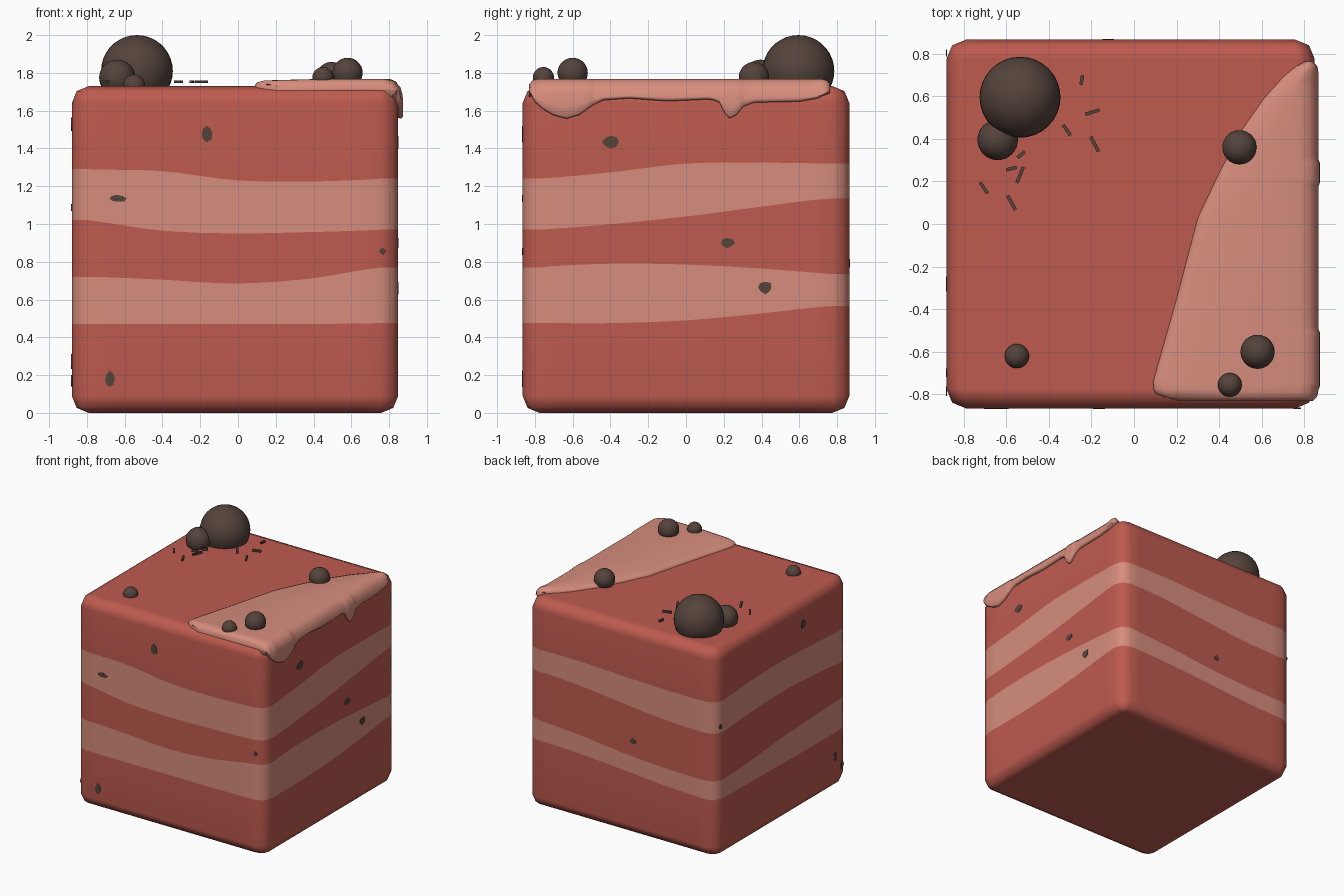
import bpy, bmesh, math, random
from mathutils import Vector, Matrix

if "Cube" in bpy.data.objects:
    bpy.data.objects.remove(bpy.data.objects["Cube"])

random.seed(4)


def srgb(r, g, b):
    lin = lambda c: c / 12.92 if c <= 0.04045 else ((c + 0.055) / 1.055) ** 2.4
    return (lin(r / 255), lin(g / 255), lin(b / 255), 1)


def material(name, *rgb):
    m = bpy.data.materials.new(name)
    m.diffuse_color = srgb(*rgb)
    m.use_nodes = True
    m.node_tree.nodes["Principled BSDF"].inputs["Base Color"].default_value = m.diffuse_color
    return m


RED = material("red_sponge", 190, 91, 79)
PINK = material("pink_cream", 214, 141, 125)
BROWN = material("dark_chocolate", 84, 67, 59)


def finish(bm, name, mats, angle=50):
    bmesh.ops.recalc_face_normals(bm, faces=bm.faces)
    me = bpy.data.meshes.new(name)
    bm.to_mesh(me)
    bm.free()
    for m in mats:
        me.materials.append(m)
    if angle:
        me.shade_smooth()
        me.set_sharp_from_angle(angle=math.radians(angle))
    ob = bpy.data.objects.new(name, me)
    bpy.context.collection.objects.link(ob)
    return ob


def lerp_table(table, y):
    for (a, p), (b, q) in zip(table, table[1:]):
        if y <= b:
            return p + (q - p) * max(0, (y - a) / (b - a))
    return table[-1][1]


def cyclic_spline(vals, u):
    n, i = len(vals), math.floor(u)
    t = u - i
    a, b, c, d = (vals[(i + k) % n] for k in (-1, 0, 1, 2))
    return b + 0.5 * t * (c - a + t * (2*a - 5*b + 4*c - d + t * (3*(b - c) + d - a)))


# ---- cake body: rings round a rounded square, cream layers follow wavy rings
X0, X1, Y0, Y1, H, R = -0.88, 0.848, -0.865, 0.865, 1.73, 0.09
# heights at quarter points: front (left to right), right, back, left
WAVES = [
    [.47, .47, .47, .47, .475, .475, .49, .525, .565, .555, .53, .50, .485, .48, .475, .47],
    [.72, .705, .685, .71, .77, .79, .785, .765, .735, .71, .67, .645, .64, .66, .69, .71],
    [1.02, .965, .95, .957, .97, 1.0, 1.04, 1.09, 1.135, 1.12, 1.08, 1.045, 1.035, 1.06, 1.07, 1.055],
    [1.29, 1.28, 1.232, 1.225, 1.24, 1.275, 1.32, 1.325, 1.32, 1.32, 1.305, 1.295, 1.295, 1.32, 1.325, 1.31],
]
core = [Vector(p) for p in ((X0+R, Y0+R), (X1-R, Y0+R), (X1-R, Y1-R), (X0+R, Y1-R))]
outline = []  # (core point, outward direction, perimeter parameter)
for i in range(4):
    for k in range(3):
        a = math.radians(180 + 90 * i + 45 * k)
        outline.append((core[i], Vector((math.cos(a), math.sin(a))), i * 4))
    for k in range(1, 16):
        outline.append((core[i].lerp(core[(i+1) % 4], k/16), outline[-1][1], i * 4 + k / 4))

arc = [(R * math.sin(math.radians(d)), R * (1 - math.cos(math.radians(d)))) for d in (0, 45, 90)]
rings = [(r, lambda u, z=z: z) for r, z in arc]
rings += [(R, lambda u, w=w: cyclic_spline(w, u)) for w in WAVES]
rings += [(r, lambda u, z=z: H - z) for r, z in reversed(arc)]
bm = bmesh.new()
loops = [[bm.verts.new((*(c + d * r), fz(u))) for c, d, u in outline] for r, fz in rings]
n = len(outline)
for j, (lo, hi) in enumerate(zip(loops, loops[1:])):
    for i in range(n):
        f = bm.faces.new((lo[i], lo[(i+1) % n], hi[(i+1) % n], hi[i]))
        f.material_index = 1 if j in (3, 5) else 0
bm.faces.new(loops[0])
bm.faces.new(loops[-1])
bmesh.ops.remove_doubles(bm, verts=bm.verts, dist=1e-5)
cake = finish(bm, "cake_body", [RED, PINK])
mod = cake.modifiers.new("weighted_normals", 'WEIGHTED_NORMAL')
mod.keep_sharp = True

# ---- icing: cross-sections along y, draped over the right edge with drips
LEFT = [(-.83, .21), (-.815, .15), (-.79, .092), (-.74, .09), (-.35, .2), (.03, .3), (.24, .4),
        (.44, .505), (.59, .61), (.69, .70), (.74, .76), (.762, .80)]
DRIP = [(-.83, 1.70), (-.8, 1.645), (-.76, 1.61), (-.7, 1.575), (-.63, 1.557), (-.56, 1.58),
        (-.5, 1.625), (-.44, 1.655), (-.3, 1.665), (-.1, 1.65), (.13, 1.66), (.185, 1.64),
        (.2, 1.59), (.23, 1.558), (.265, 1.575), (.3, 1.62), (.36, 1.643), (.6, 1.648),
        (.7, 1.665), (.745, 1.69), (.762, 1.70)]
bm = bmesh.new()
rows, N = [], 90
for k in range(N + 1):
    y = -.83 + 1.592 * k / N
    xl, zb = lerp_table(LEFT, y), lerp_table(DRIP, y)
    edge = min(1, (y + .83) / .06, (.762 - y) / .06)
    e = math.sqrt(max(0, 1 - (1 - edge) ** 2))
    xr = .866 - .025 * (1 - e) + (.008 if zb < 1.62 else 0)
    w, top = xr - xl, 1.742 + .026 * e
    s = min(1, w / .2)
    z2 = max(1.69, zb + .012)
    sec = [(xl, 1.69), (xl, 1.735), (xl + .012*s, top - .018), (xl + .05*s, top - .008),
           (xl + .45*w, top), (xr - .09*s, top), (xr - .045*s, top - .012),
           (xr - .015*s, max(1.725, zb + .02)), (xr - .004, z2), (xr, (z2 + zb) / 2),
           (xr, zb + .01), (xr - .01, zb), (.838, zb + .004), (.80, 1.66)]
    rows.append([bm.verts.new((x, y, z)) for x, z in sec])
m = len(rows[0])
for a, b in zip(rows, rows[1:]):
    for i in range(m):
        bm.faces.new((a[i], a[(i+1) % m], b[(i+1) % m], b[i]))
bm.faces.new(rows[0])
bm.faces.new(rows[-1])
finish(bm, "icing", [PINK], 60)

# ---- chocolate balls
BALLS = [(-.535, .595, 1.81, .19), (-.64, .395, 1.775, .095), (-.55, -.62, 1.735, .057),
         (.495, .36, 1.778, .08), (.58, -.6, 1.80, .08), (.45, -.755, 1.775, .056)]
for i, (x, y, z, r) in enumerate(BALLS):
    bm = bmesh.new()
    bmesh.ops.create_uvsphere(bm, u_segments=32, v_segments=18, radius=r,
                              matrix=Matrix.Translation((x, y, z)))
    finish(bm, f"chocolate_ball_{i + 1}", [BROWN])

# ---- sprinkles scattered beside the big balls: x, y, length, angle
SPRINKLES = [(-.245, .675, .045, 80), (-.195, .525, .07, 18), (-.315, .44, .06, -55),
             (-.185, .375, .078, -62), (-.53, .325, .045, 40), (-.575, .26, .05, 15),
             (-.535, .23, .08, 68), (-.705, .17, .062, -55), (-.575, .10, .077, -62)]
bm = bmesh.new()
for x, y, l, a in SPRINKLES:
    bmesh.ops.create_cube(bm, size=1, matrix=Matrix.Translation((x, y, 1.753))
                          @ Matrix.Rotation(math.radians(a), 4, 'Z')
                          @ Matrix.Diagonal((l, .016, .015, 1)))
finish(bm, "sprinkles", [BROWN], 0)

# ---- chocolate chips showing on the sides: thin irregular plates
CHIPS = {  # outward normal: (position along side, z, half width, half height)
    (0, -1): [(-.165, 1.48, .035, .045), (-.64, 1.135, .05, .021), (-.68, .18, .027, .042),
              (.765, .855, .017, .02)],
    (1, 0): [(-.4, 1.435, .042, .034), (.22, .9, .044, .027), (.42, .665, .042, .034)],
    (0, 1): [(-.12, .79, .03, .025)],
    (-1, 0): [(-.28, 1.53, .034, .045), (.80, 1.09, .017, .02), (-.70, .27, .025, .038),
              (-.785, .17, .025, .035)],
}
bm = bmesh.new()
for (nx, ny), chips in CHIPS.items():
    nrm, u = Vector((nx, ny, 0)), Vector((-ny, nx, 0))
    for s, z, hw, hh in chips:
        c = Vector((X0 if nx < 0 else X1, s, z)) if nx else Vector((s, Y0 if ny < 0 else Y1, z))
        pts = []
        for k in range(8):
            a, q = k * math.tau / 8, random.uniform(.75, 1.1)
            pts.append(c + u * hw * q * math.cos(a) + Vector((0, 0, hh * q * math.sin(a))))
        back = [bm.verts.new(p - nrm * .003) for p in pts]
        front = [bm.verts.new(p + nrm * .003) for p in pts]
        bm.faces.new(front)
        bm.faces.new(back[::-1])
        for k in range(8):
            bm.faces.new((back[k], back[(k+1) % 8], front[(k+1) % 8], front[k]))
finish(bm, "chocolate_chips", [BROWN], 0)
